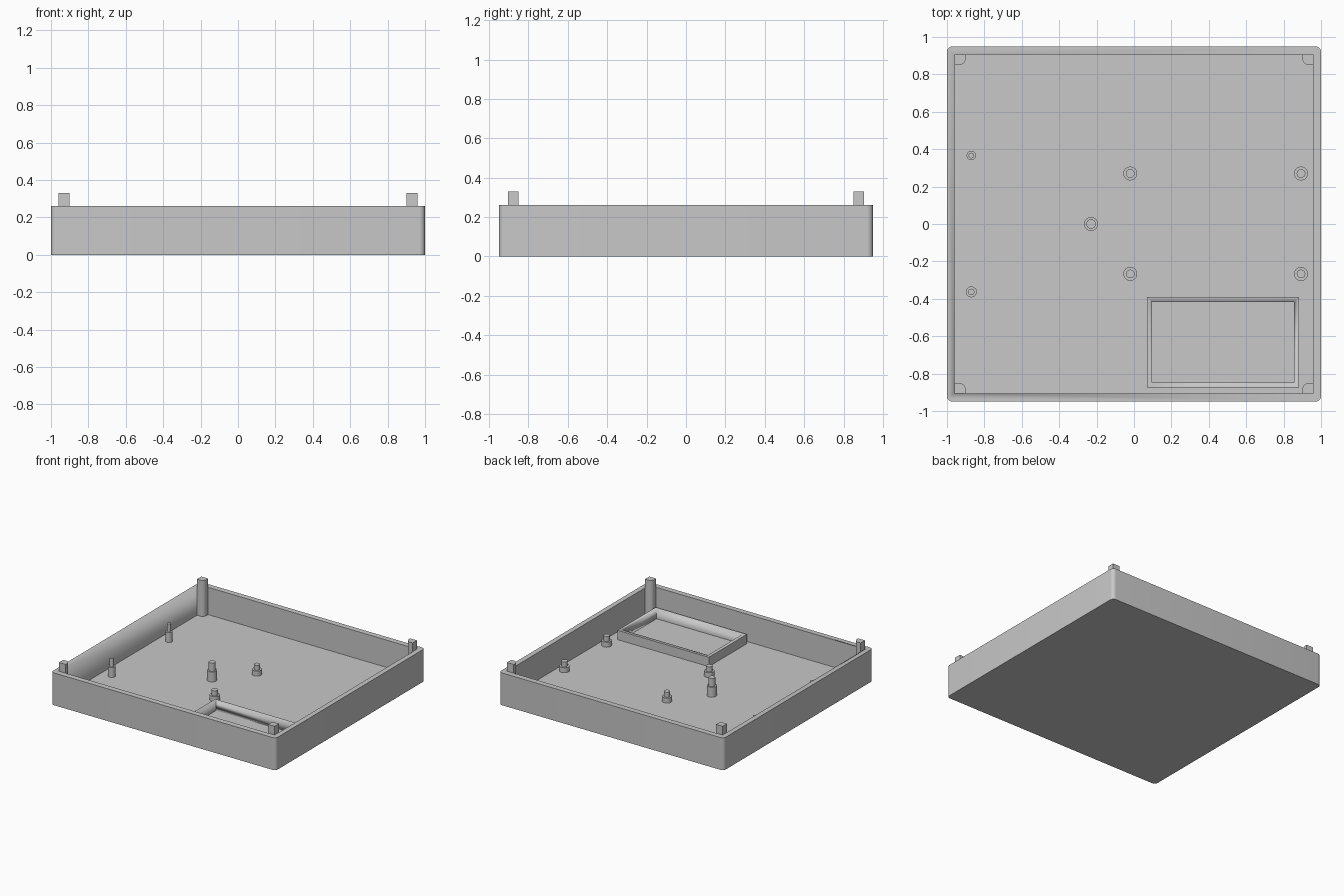
import bpy
import bmesh
import math

cube = bpy.data.objects.get("Cube")
if cube:
    bpy.data.objects.remove(cube, do_unlink=True)

GREY = (0.58, 0.58, 0.58, 1)
grey = bpy.data.materials.new("plain grey")
grey.use_nodes = True
grey.diffuse_color = GREY
grey.node_tree.nodes["Principled BSDF"].inputs["Base Color"].default_value = GREY

FLOOR, RIM, POST_TOP = 0.04, 0.26, 0.33
IN_X, IN_Y = 0.96, 0.905


def finish(name, bm):
    """Turn a bmesh into a grey object with smooth curves and sharp edges."""
    mesh = bpy.data.meshes.new(name)
    bmesh.ops.recalc_face_normals(bm, faces=bm.faces)
    bm.to_mesh(mesh)
    bm.free()
    mesh.materials.append(grey)
    obj = bpy.data.objects.new(name, mesh)
    bpy.context.collection.objects.link(obj)
    bpy.ops.object.select_all(action="DESELECT")
    obj.select_set(True)
    bpy.context.view_layer.objects.active = obj
    bpy.ops.object.shade_smooth_by_angle(angle=math.radians(30))
    return obj


def block(name, x0, x1, y0, y1, z0, z1, radius=0, rounded=lambda p: True):
    """Box whose chosen upright edges are rounded."""
    bm = bmesh.new()
    bmesh.ops.create_cube(bm, size=1)
    for v in bm.verts:
        v.co.x = x1 if v.co.x > 0 else x0
        v.co.y = y1 if v.co.y > 0 else y0
        v.co.z = z1 if v.co.z > 0 else z0
    if radius:
        edges = [e for e in bm.edges
                 if abs(e.verts[0].co.z - e.verts[1].co.z) > 0.01
                 and rounded(e.verts[0].co)]
        bmesh.ops.bevel(bm, geom=edges, offset=radius, segments=8,
                        profile=0.5, affect="EDGES")
    return finish(name, bm)


def hollow(obj, *bounds):
    """Cut a rectangular opening out of an object."""
    cutter = block(obj.name + "_cutter", *bounds)
    cutter.hide_render = True
    mod = obj.modifiers.new("opening", "BOOLEAN")
    mod.operation = "DIFFERENCE"
    mod.solver = "EXACT"
    mod.object = cutter
    bpy.context.view_layer.objects.active = obj
    bpy.ops.object.modifier_apply(modifier=mod.name)
    bpy.data.objects.remove(cutter, do_unlink=True)


def standoff(name, x, y, r_base, r_pin, z_base, z_pin):
    """Stepped peg: a wide base with a narrow pin, as one turned profile."""
    bm = bmesh.new()
    rings = []
    for r, z in ((r_base, FLOOR), (r_base, z_base), (r_pin, z_base), (r_pin, z_pin)):
        ring = bmesh.ops.create_circle(bm, segments=32, radius=r)["verts"]
        for v in ring:
            v.co.x += x
            v.co.y += y
            v.co.z = z
        rings.append(ring)
    for low, high in zip(rings, rings[1:]):
        for i in range(len(low)):
            bm.faces.new((low[i - 1], low[i], high[i], high[i - 1]))
    bm.faces.new(rings[0])
    bm.faces.new(rings[-1])
    finish(name, bm)


# Open tray with rounded outer corners
tray = block("tray", -1, 1, -0.95, 0.95, 0, RIM, radius=0.03)
hollow(tray, -IN_X, IN_X, -IN_Y, IN_Y, FLOOR, RIM + 0.1)

# Corner posts, rounded on the corner that faces the middle
for sx, side in ((-1, "right"), (1, "left")):
    for sy, end in ((-1, "front"), (1, "back")):
        xs = sorted((sx * 0.9, sx * IN_X))
        ys = sorted((sy * 0.85, sy * IN_Y))
        block(f"{end}_{side}_post", *xs, *ys, FLOOR, POST_TOP, radius=0.035,
              rounded=lambda p: abs(p.x) < 0.92 and abs(p.y) < 0.87)

# Raised rectangular frame on the floor
frame = block("compartment_frame", 0.07, 0.883, -0.875, -0.39, FLOOR, 0.115)
hollow(frame, 0.097, 0.856, -0.848, -0.417, FLOOR - 0.1, 0.2)

# Short standoffs
for x, column in ((-0.02, "inner"), (0.893, "outer")):
    for y, end in ((-0.267, "front"), (0.27, "back")):
        standoff(f"{column}_{end}_standoff", x, y, 0.037, 0.023, 0.08, 0.12)

# Tall standoffs
standoff("centre_standoff", -0.23, 0, 0.037, 0.025, 0.12, 0.185)
standoff("side_front_standoff", -0.87, -0.363, 0.029, 0.017, 0.12, 0.185)
standoff("side_back_standoff", -0.87, 0.366, 0.025, 0.015, 0.12, 0.185)
